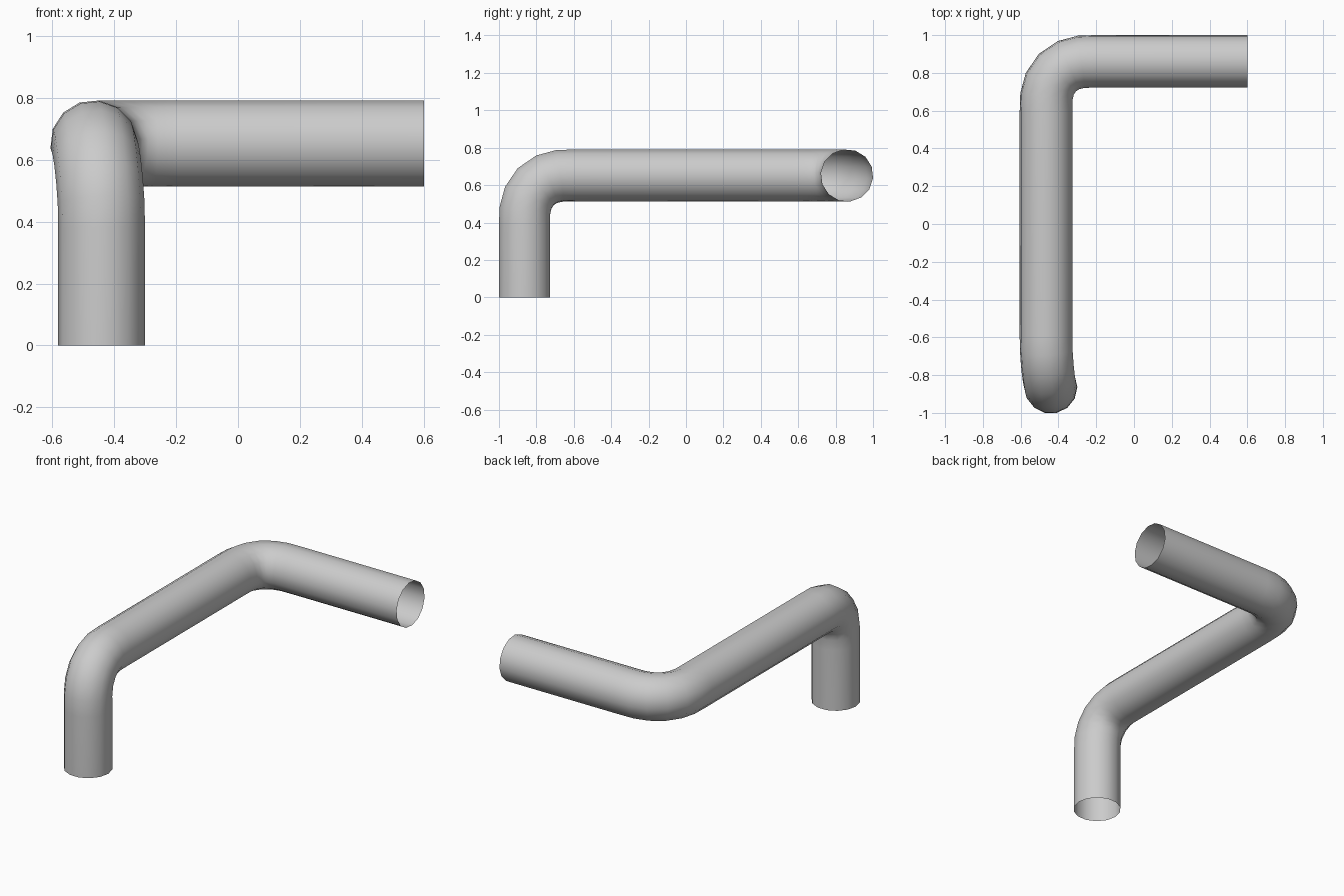
import bpy, bmesh, math
from mathutils import Vector

if "Cube" in bpy.data.objects:
    bpy.data.objects.remove(bpy.data.objects["Cube"])

RADIUS, SIDES = 0.14, 14
# distances from a bend's corner: (along incoming leg, along outgoing leg)
BEND = [(0.27, 0), (0.188, 0.002), (0.119, 0.02), (0.06, 0.06),
        (0.02, 0.119), (0.002, 0.188), (0, 0.27)]


def bend(c_in, c_out, d_in, d_out):
    """Path points round a corner, easing from one corner centre to the other."""
    pts = []
    for i, (a, b) in enumerate(BEND):
        t = i / (len(BEND) - 1)
        t = t * t * (3 - 2 * t)
        pts.append(c_in.lerp(c_out, t) - d_in * a + d_out * b)
    return pts


X, Y, Z = Vector((1, 0, 0)), Vector((0, 1, 0)), Vector((0, 0, 1))
low_in = Vector((-0.44, -0.8635, 0.6515))
low_out = Vector((-0.466, -0.8635, 0.6515))
far = Vector((-0.466, 0.861, 0.6515))
path = [Vector((-0.44, -0.8635, 0))]
path += bend(low_in, low_out, Z, Y) + bend(far, far, Y, X)
path += [Vector((0.6, 0.861, 0.6515))]

# open tube: one ring per path point, joined by quads
bm = bmesh.new()
rings, side, prev = [], X.copy(), Z.copy()
last = len(path) - 1
for i, p in enumerate(path):
    if i == 0:
        tan = Z.copy()
    elif i == last:
        tan = X.copy()
    else:
        tan = ((path[i] - path[i - 1]).normalized()
               + (path[i + 1] - path[i]).normalized()).normalized()
    side = prev.rotation_difference(tan) @ side
    up = tan.cross(side)
    prev = tan
    rings.append([bm.verts.new(p + RADIUS * (side * math.cos(a) + up * math.sin(a)))
                  for a in (2 * math.pi * k / SIDES for k in range(SIDES))])
for r0, r1 in zip(rings, rings[1:]):
    for k in range(SIDES):
        n = (k + 1) % SIDES
        bm.faces.new((r0[k], r0[n], r1[n], r1[k])).smooth = True

mesh = bpy.data.meshes.new("bent_pipe")
bm.to_mesh(mesh)
bm.free()
bpy.context.collection.objects.link(bpy.data.objects.new("bent_pipe", mesh))
